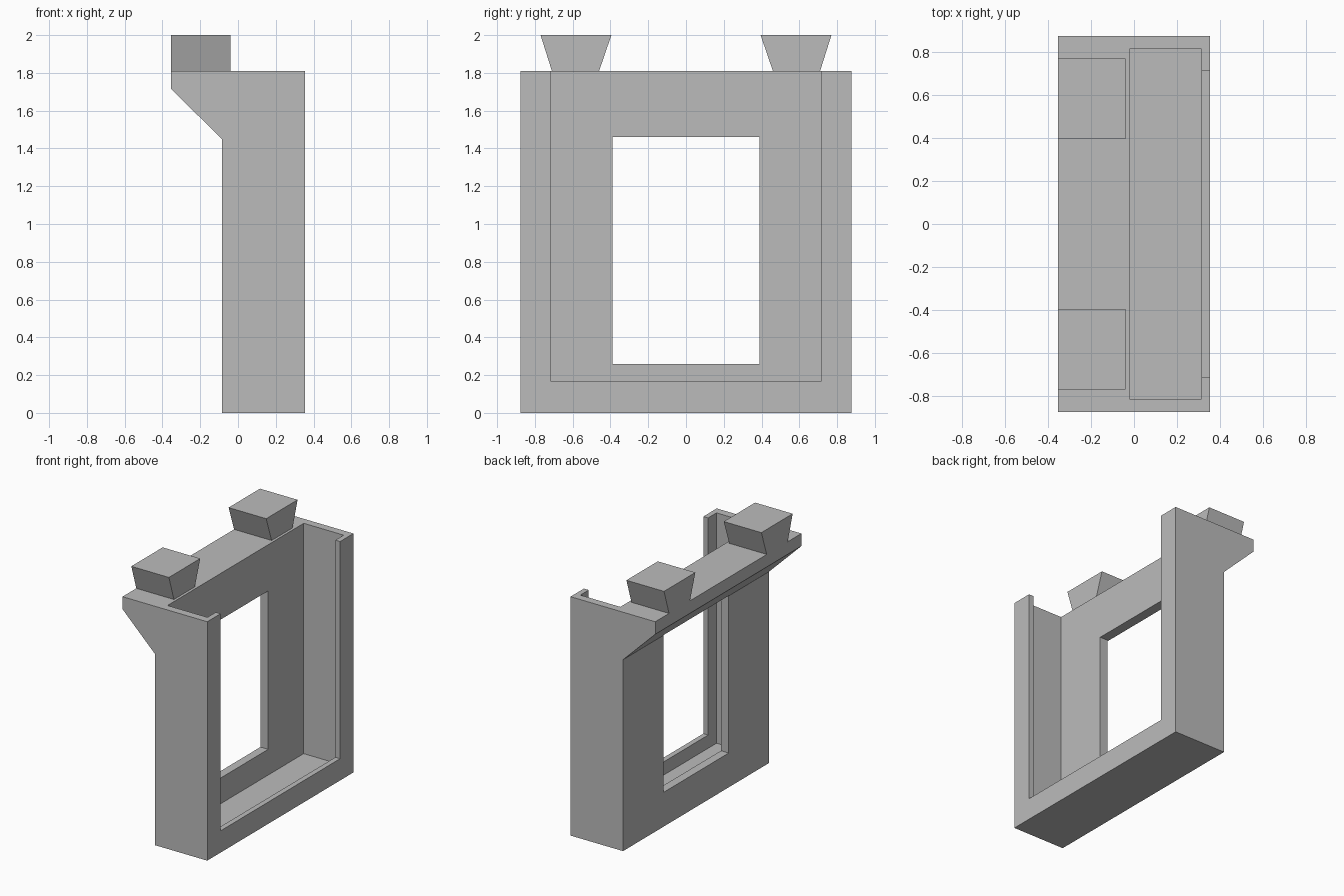
import bpy
import bmesh
from mathutils import Vector

cube = bpy.data.objects.get("Cube")
if cube:
    bpy.data.objects.remove(cube, do_unlink=True)

HALF_X, HALF_Y, WALL_TOP, TOP = 0.355, 0.875, 1.81, 2.0

stone = bpy.data.materials.new("grey_stone")
stone.use_nodes = True
GREY = (0.5, 0.5, 0.5, 1)
stone.diffuse_color = GREY
stone.node_tree.nodes["Principled BSDF"].inputs["Base Color"].default_value = GREY


def prism(name, outline, offset):
    """Extrude a closed outline of 3D points along an offset."""
    bm = bmesh.new()
    face = bm.faces.new([bm.verts.new(p) for p in outline])
    new = bmesh.ops.extrude_face_region(bm, geom=[face])["geom"]
    verts = [v for v in new if isinstance(v, bmesh.types.BMVert)]
    bmesh.ops.translate(bm, verts=verts, vec=Vector(offset))
    bmesh.ops.recalc_face_normals(bm, faces=bm.faces)
    mesh = bpy.data.meshes.new(name)
    bm.to_mesh(mesh)
    bm.free()
    mesh.materials.append(stone)
    obj = bpy.data.objects.new(name, mesh)
    bpy.context.collection.objects.link(obj)
    return obj


def cut_box(target, x0, x1, half_y, z0, z1):
    """Remove a box centred on y = 0 from the target."""
    outline = [(x0, -half_y, z0), (x1, -half_y, z0), (x1, -half_y, z1), (x0, -half_y, z1)]
    cutter = prism("cutter", outline, (0, 2 * half_y, 0))
    cutter.hide_render = True
    mod = target.modifiers.new("cut", "BOOLEAN")
    mod.operation = "DIFFERENCE"
    mod.solver = "EXACT"
    mod.object = cutter
    bpy.context.view_layer.objects.active = target
    bpy.ops.object.modifier_apply(modifier=mod.name)
    bpy.data.objects.remove(cutter, do_unlink=True)


# Wall with the sloped overhang along its rear top edge
side = [(-0.085, 0), (HALF_X, 0), (HALF_X, WALL_TOP),
        (-HALF_X, WALL_TOP), (-HALF_X, 1.715), (-0.085, 1.45)]
wall = prism("wall_frame", [(x, -HALF_Y, z) for x, z in side], (0, 2 * HALF_Y, 0))

# Panel slot open at the top, its retaining lip, and the window
cut_box(wall, -0.02, 0.315, 0.815, 0.065, TOP)
cut_box(wall, 0.2, 0.5, 0.715, 0.165, TOP)
cut_box(wall, -0.5, 0.1, 0.39, 0.26, 1.46)

# Flared battlements, one at each end
for label, s in (("front", -1), ("back", 1)):
    flare = [(0.46, WALL_TOP), (0.71, WALL_TOP), (0.77, TOP), (0.395, TOP)]
    prism(label + "_battlement", [(-HALF_X, s * y, z) for y, z in flare], (0.315, 0, 0))
